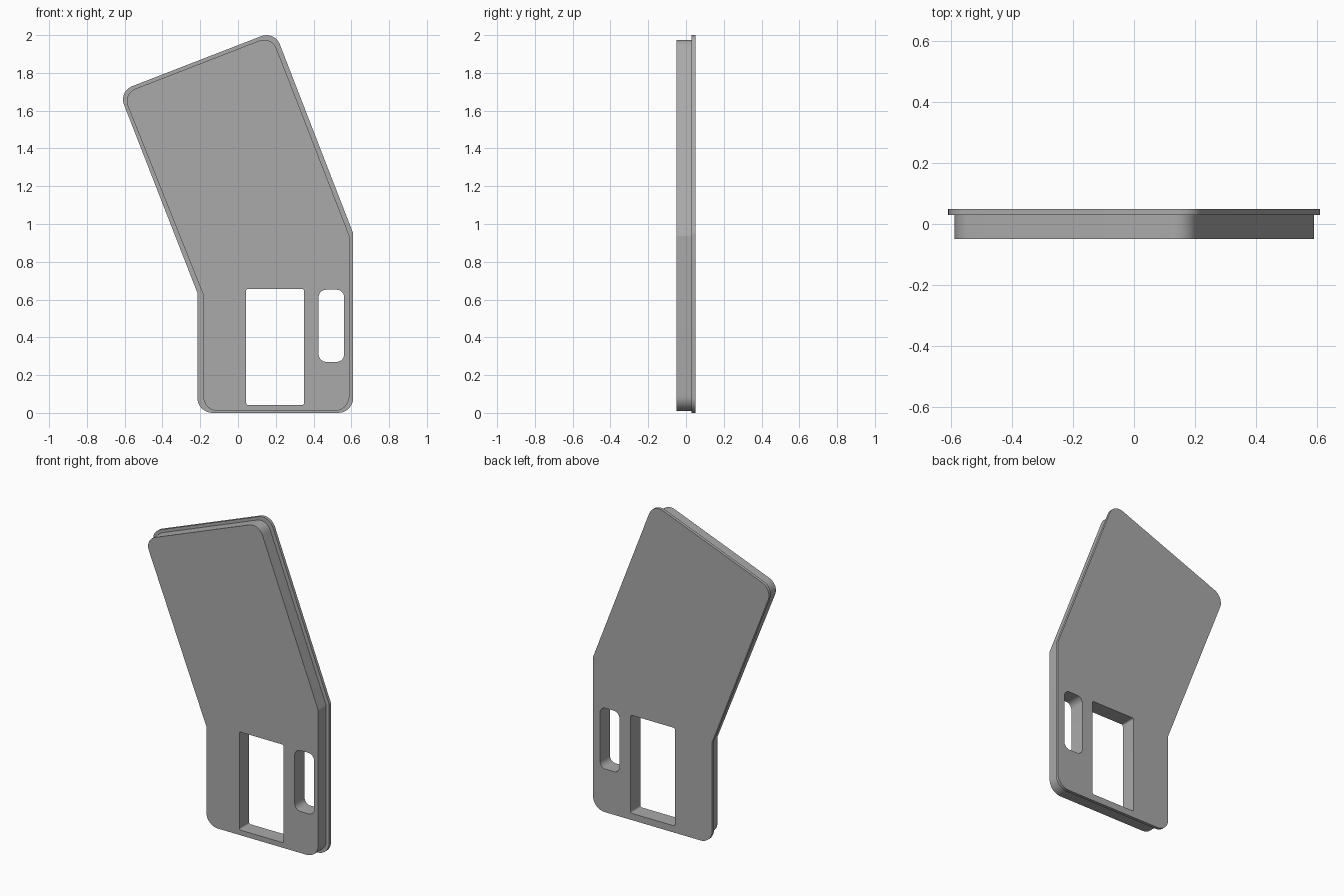
import bpy, bmesh, math
from mathutils import Vector

cube = bpy.data.objects.get("Cube")
if cube:
    bpy.data.objects.remove(cube, do_unlink=True)

grey = bpy.data.materials.new("plain grey")
grey.use_nodes = True
colour = (0.4, 0.4, 0.4, 1)
grey.diffuse_color = colour
grey.node_tree.nodes["Principled BSDF"].inputs["Base Color"].default_value = colour


def rounded(corners, steps=9):
    """Turn (x, z, radius) corners into an outline with filleted corners."""
    pts = []
    n = len(corners)
    for i, (x, z, r) in enumerate(corners):
        c = Vector((x, z))
        if r == 0:
            pts.append(c)
            continue
        a = (Vector(corners[i - 1][:2]) - c).normalized()
        b = (Vector(corners[(i + 1) % n][:2]) - c).normalized()
        half = a.angle(b) / 2
        centre = c + (a + b).normalized() * r / math.sin(half)
        start = c + a * r / math.tan(half) - centre
        end = c + b * r / math.tan(half) - centre
        sweep = start.angle(end)
        for k in range(steps + 1):
            t = k / steps
            p = start * math.sin((1 - t) * sweep) + end * math.sin(t * sweep)
            pts.append(centre + p / math.sin(sweep))
    return pts


def rectangle(x0, x1, z0, z1, r):
    return rounded([(x0, z0, r), (x1, z0, r), (x1, z1, r), (x0, z1, r)])


def slab(name, outlines, y0, y1):
    """Extrude an outline with holes between two depths."""
    curve = bpy.data.curves.new(name, 'CURVE')
    curve.dimensions = '2D'
    curve.fill_mode = 'BOTH'
    curve.extrude = (y1 - y0) / 2
    for pts in outlines:
        s = curve.splines.new('POLY')
        s.points.add(len(pts) - 1)
        for sp, p in zip(s.points, pts):
            sp.co = (p.x, p.y, 0, 1)
        s.use_cyclic_u = True
    ob = bpy.data.objects.new(name, curve)
    bpy.context.collection.objects.link(ob)
    ob.rotation_euler.x = math.pi / 2
    ob.location.y = (y0 + y1) / 2
    bpy.ops.object.select_all(action='DESELECT')
    ob.select_set(True)
    bpy.context.view_layer.objects.active = ob
    bpy.ops.object.convert(target='MESH')
    ob = bpy.context.object
    ob.name = name
    # Weld the caps to the walls
    bm = bmesh.new()
    bm.from_mesh(ob.data)
    bmesh.ops.remove_doubles(bm, verts=bm.verts, dist=0.0001)
    bmesh.ops.recalc_face_normals(bm, faces=bm.faces)
    bm.to_mesh(ob.data)
    bm.free()
    ob.data.materials.clear()
    ob.data.materials.append(grey)
    bpy.ops.object.shade_smooth_by_angle(angle=math.radians(15))
    return ob


# Window and slot pass through both layers
holes = [rectangle(0.043, 0.35, 0.042, 0.656, 0.01),
         rectangle(0.427, 0.562, 0.27, 0.652, 0.04)]

# Wider back plate
plate = rounded([(-0.215, 0, 0.08), (0.61, 0, 0.08), (0.61, 0.95, 0),
                 (0.194, 2.022, 0.075), (-0.631, 1.702, 0.075), (-0.215, 0.635, 0)])
slab("back_plate", [plate] + holes, 0.03, 0.049)

# Thicker, slightly smaller front body
body = rounded([(-0.185, 0.01, 0.08), (0.59, 0.01, 0.08), (0.59, 0.937, 0),
                (0.178, 1.996, 0.07), (-0.61, 1.69, 0.07), (-0.185, 0.628, 0)])
slab("front_body", [body] + holes, -0.049, 0.03)
